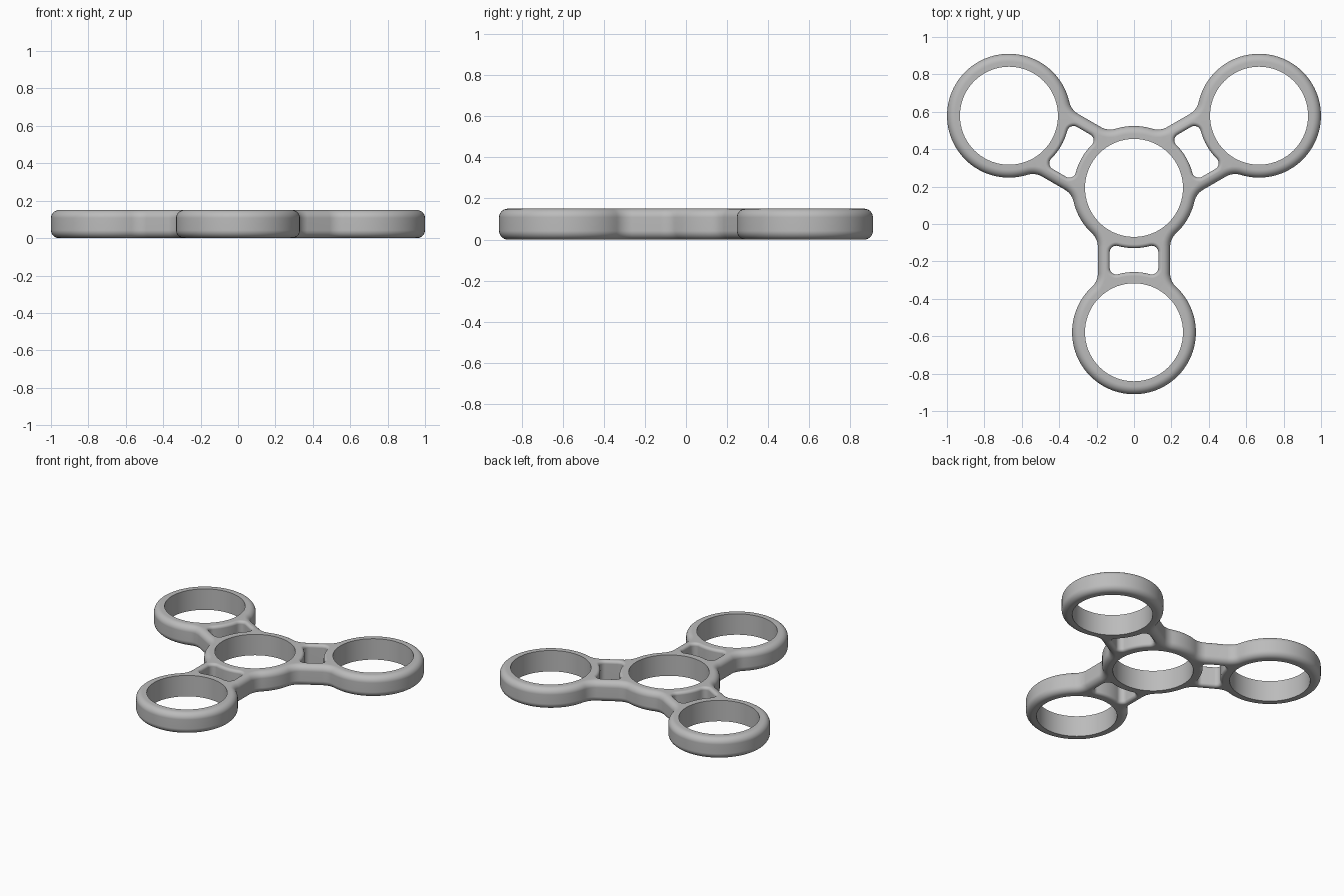
import bpy, bmesh
from math import sin, cos, asin, sqrt, pi, radians

cube = bpy.data.objects.get("Cube")
if cube:
    bpy.data.objects.remove(cube)

HEIGHT = 0.15
CENTRE_Y = 0.193
ARM = 0.772               # hub centre to lobe centre
RING, HOLE = 0.331, 0.262  # ring radii
NECK, FILLET = 0.193, 0.1  # neck half width, blend into the rings
WIN_RING, WIN_HALF, WIN_CORNER = 0.322, 0.13, 0.035
ANGLES = [radians(a) for a in (-90, 30, 150)]


def arc(cu, cv, r, a0, a1, n):
    return [(cu + r * cos(a0 + (a1 - a0) * i / n),
             cv + r * sin(a0 + (a1 - a0) * i / n)) for i in range(n + 1)]


def turn(points, a):
    """Rotate points about the hub and move them to the hub centre."""
    return [(u * cos(a) - v * sin(a), CENTRE_Y + u * sin(a) + v * cos(a))
            for u, v in points]


def outline(d):
    """Outer contour of hub, necks and lobes, inset by d."""
    t = asin((NECK + FILLET) / (RING + FILLET))
    reach = (RING + FILLET) * cos(t)
    side = NECK + FILLET
    half = arc(ARM, 0, RING - d, 0, pi - t, 40)
    half += arc(ARM - reach, side, FILLET + d, -t, -pi / 2, 8)[1:]
    half += arc(reach, side, FILLET + d, -pi / 2, t - pi, 8)
    half += arc(0, 0, RING - d, t, pi / 3, 6)[1:]
    mirrored = [(u, -v) for u, v in half[1:-1]][::-1]
    return [p for a in ANGLES for p in turn(mirrored + half, a)]


def window(d, a):
    """Neck opening with ring-shaped ends, widened by d."""
    v = WIN_HALF - WIN_CORNER
    t = asin(v / (WIN_RING + WIN_CORNER))
    u = (WIN_RING + WIN_CORNER) * cos(t)
    quarter = arc(0, 0, WIN_RING - d, 0, t, 6)
    quarter += arc(u, v, WIN_CORNER + d, pi + t, pi / 2, 8)[1:]
    half = quarter + [(ARM - p, q) for p, q in quarter[::-1]]
    return turn(half + [(p, -q) for p, q in half[1:-1]][::-1], a)


def levels(b, n=7):
    """Inset and height pairs of a wall whose rims are rounded by b."""
    if b == 0:
        return [(0, 0), (0, HEIGHT)]
    low = [(b * (1 - sin(pi / 2 * i / n)), b * (1 - cos(pi / 2 * i / n)))
           for i in range(n + 1)]
    return low + [(d, HEIGHT - z) for d, z in low[::-1]]


bm = bmesh.new()
caps = {0: [], 1: []}


def wall(contour, rounding):
    rows = [[bm.verts.new((x, y, z)) for x, y in contour(d)]
            for d, z in levels(rounding)]
    n = len(rows[0])
    for r0, r1 in zip(rows, rows[1:]):
        for i in range(n):
            j = (i + 1) % n
            bm.faces.new((r0[i], r0[j], r1[j], r1[i]))
    for key, row in ((0, rows[0]), (1, rows[-1])):
        caps[key] += [bm.edges.get((row[i], row[(i + 1) % n])) for i in range(n)]


# Rounded outside wall
wall(outline, 0.042)
# Rounded neck windows
for a in ANGLES:
    wall(lambda d, a=a: window(d, a), 0.02)
# Straight bearing holes in the hub and the lobes
wall(lambda d: turn(arc(0, 0, HOLE, 0, 2 * pi, 72)[:-1], 0), 0)
for a in ANGLES:
    wall(lambda d, a=a: turn(arc(ARM, 0, HOLE, 0, 2 * pi, 72)[:-1], a), 0)
# Flat top and bottom
for edges in caps.values():
    bmesh.ops.triangle_fill(bm, edges=edges, use_beauty=True)
bmesh.ops.recalc_face_normals(bm, faces=bm.faces[:])

mesh = bpy.data.meshes.new("spinner_body")
bm.to_mesh(mesh)
bm.free()
body = bpy.data.objects.new("spinner_body", mesh)
bpy.context.collection.objects.link(body)

# Plain grey plastic
grey = bpy.data.materials.new("grey_plastic")
grey.use_nodes = True
grey.diffuse_color = (0.5, 0.5, 0.5, 1)
grey.node_tree.nodes["Principled BSDF"].inputs["Base Color"].default_value = (0.5, 0.5, 0.5, 1)
mesh.materials.append(grey)

# Smooth rims, crisp bearing holes
bpy.ops.object.select_all(action='DESELECT')
body.select_set(True)
bpy.context.view_layer.objects.active = body
bpy.ops.object.shade_smooth_by_angle(angle=radians(35))
weighted = body.modifiers.new("even_shading", 'WEIGHTED_NORMAL')
weighted.keep_sharp = True
